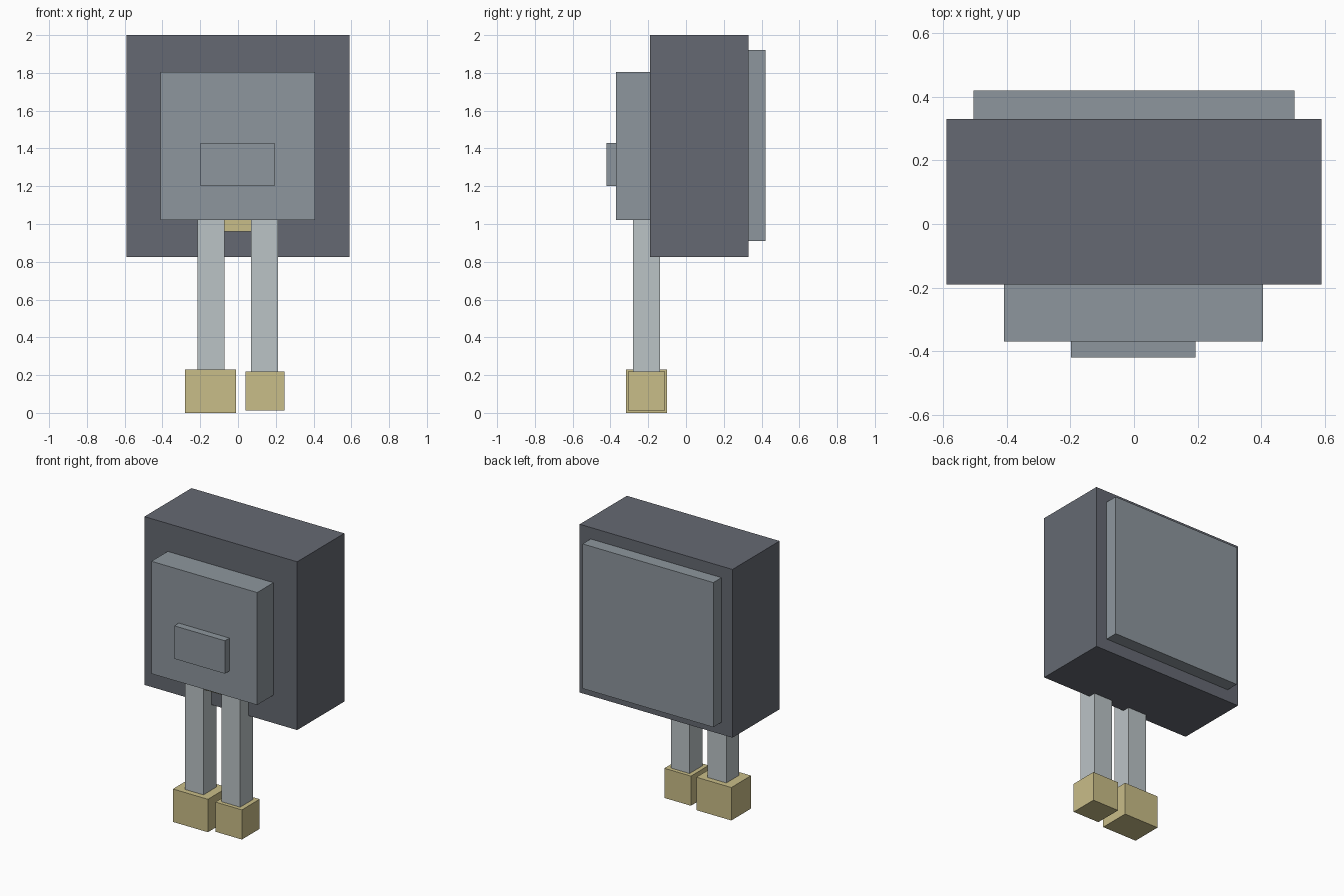
import bpy
from mathutils import Vector

cube = bpy.data.objects.get("Cube")
if cube:
    bpy.data.objects.remove(cube, do_unlink=True)


def material(name, rgb):
    """Flat material from 8-bit display values, stored as linear."""
    linear = [((c / 255 + 0.055) / 1.055) ** 2.4 for c in rgb]
    mat = bpy.data.materials.new(name)
    mat.use_nodes = True
    mat.diffuse_color = (*linear, 1)
    bsdf = next(n for n in mat.node_tree.nodes if n.type == "BSDF_PRINCIPLED")
    bsdf.inputs["Base Color"].default_value = (*linear, 1)
    return mat


def box(name, mat, low, high):
    """Box spanning two opposite corners."""
    low, high = Vector(low), Vector(high)
    bpy.ops.mesh.primitive_cube_add(size=1, location=(low + high) / 2)
    obj = bpy.context.object
    obj.name = name
    obj.scale = high - low
    bpy.ops.object.transform_apply(location=False, rotation=False, scale=True)
    obj.data.materials.append(mat)
    return obj


dark = material("dark slate", (101, 105, 114))
grey = material("mid grey", (141, 150, 157))
pale = material("pale grey", (187, 195, 198))
tan = material("tan", (201, 189, 136))

# Main block with its front and back panels
box("body", dark, (-0.59, -0.19, 0.825), (0.59, 0.33, 2))
box("back_panel", grey, (-0.505, 0.33, 0.91), (0.505, 0.42, 1.92))
box("front_panel", grey, (-0.41, -0.37, 1.02), (0.407, -0.19, 1.805))
box("front_plate", grey, (-0.198, -0.42, 1.2), (0.193, -0.37, 1.43))

# Legs, running up into the front panel
for side, x in (("right", -0.143), ("left", 0.141)):
    box(side + "_leg", pale, (x - 0.072, -0.28, 0.1), (x + 0.072, -0.138, 1.1))

# Hip block between the legs
box("hip", tan, (-0.1, -0.27, 0.96), (0.1, -0.15, 1.1))

# Feet, the right one slightly larger
box("right_foot", tan, (-0.28, -0.318, 0), (-0.01, -0.1, 0.23))
box("left_foot", tan, (0.04, -0.307, 0.013), (0.245, -0.111, 0.22))
